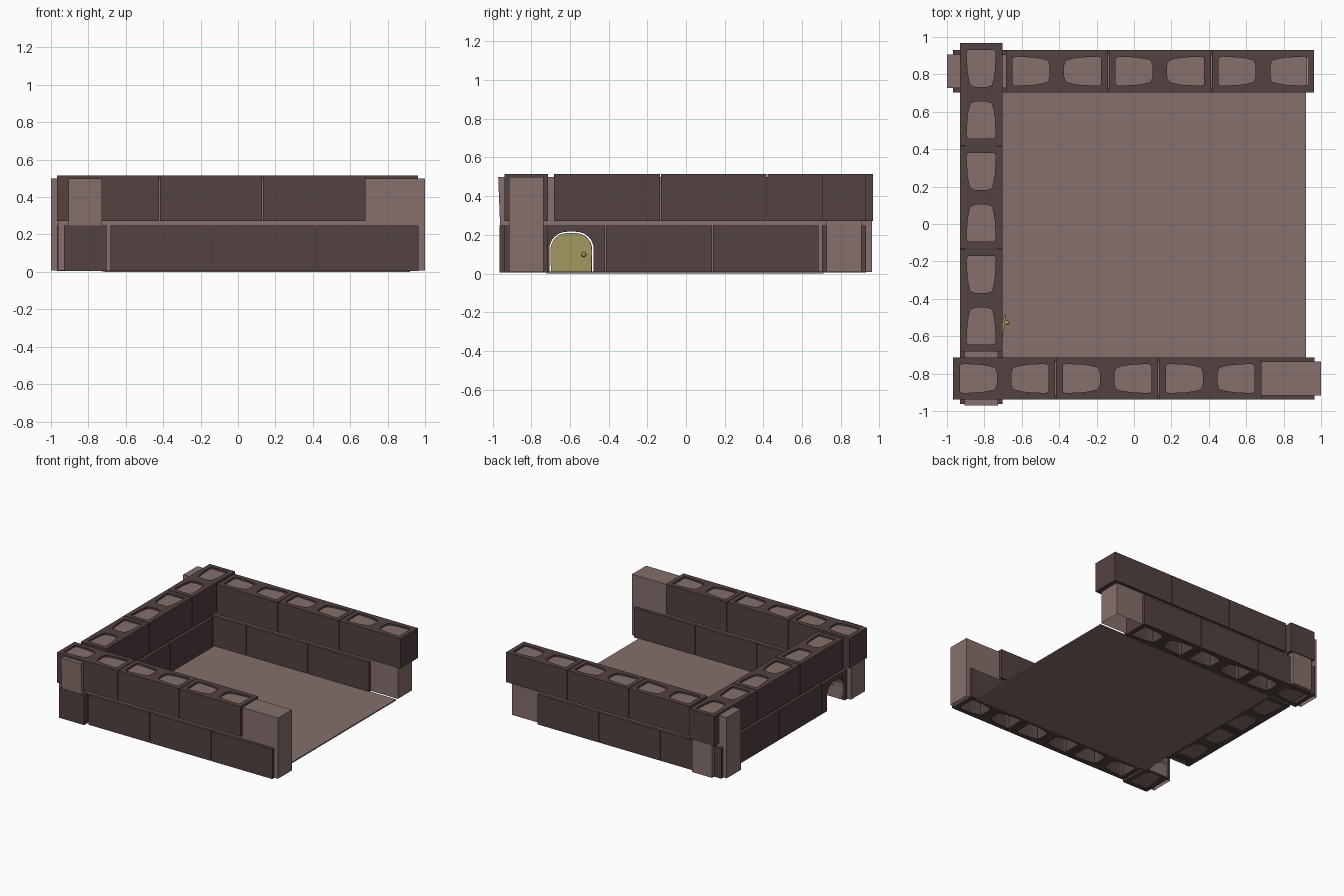
import bpy
import bmesh
from math import pi, cos, sin, radians
from mathutils import Matrix, Vector

cube = bpy.data.objects.get("Cube")
if cube:
    bpy.data.objects.remove(cube, do_unlink=True)


def material(name, rgb):
    m = bpy.data.materials.new(name)
    m.use_nodes = True
    m.diffuse_color = (*rgb, 1)
    m.node_tree.nodes["Principled BSDF"].inputs["Base Color"].default_value = (*rgb, 1)
    return m


DARK = material("dark brown block", (0.084, 0.054, 0.051))
LIGHT = material("dusty rose mortar", (0.235, 0.162, 0.150))
OLIVE = material("olive door", (0.352, 0.305, 0.114))

LENGTH, WIDTH, HEIGHT = 0.546, 0.226, 0.242
PITCH = 0.551
LOWER, UPPER = 0.005, 0.272


def finish(bm, name, mat, matrix=Matrix()):
    bmesh.ops.recalc_face_normals(bm, faces=bm.faces)
    me = bpy.data.meshes.new(name)
    bm.to_mesh(me)
    bm.free()
    me.materials.append(mat)
    ob = bpy.data.objects.new(name, me)
    ob.matrix_world = matrix
    bpy.context.collection.objects.link(ob)
    return ob


def prism(name, loops, depth, mat, matrix=Matrix(), open_bottom=False):
    """Extrude an outline (with optional hole loops) in local z."""
    bm = bmesh.new()
    edges = []
    for loop in loops:
        vs = [bm.verts.new((x, y, 0)) for x, y in loop]
        edges += [bm.edges.new((a, b)) for a, b in zip(vs, vs[1:] + vs[:1])]
    bmesh.ops.triangle_fill(bm, edges=edges, use_beauty=True)
    base = bm.faces[:]
    ret = bmesh.ops.extrude_face_region(bm, geom=base, use_keep_orig=True)
    top = [g for g in ret["geom"] if isinstance(g, bmesh.types.BMVert)]
    bmesh.ops.translate(bm, vec=(0, 0, depth), verts=top)
    bmesh.ops.recalc_face_normals(bm, faces=bm.faces)
    if open_bottom:
        bmesh.ops.delete(bm, geom=[f for f in bm.faces if f.calc_center_median().z < 1e-5],
                         context='FACES_ONLY')
    return finish(bm, name, mat, matrix)


def rect(x0, x1, y0, y1):
    return [(x0, y0), (x1, y0), (x1, y1), (x0, y1)]


def arch(half, top, bottom=0.0):
    """Squarish round-topped doorway outline."""
    r = half * 0.8
    pts = [(half * 0.98, bottom), (half, top * 0.45)]
    for i in range(9):
        a = pi / 2 * i / 8
        pts.append((half - r + r * cos(a), top - r + r * sin(a)))
    return pts + [(-x, y) for x, y in reversed(pts)]


def block(name, centre, z, along_y):
    """Concrete block with two tapered hollow cells."""
    cell = [(0.038, -0.070), (0.055, -0.078), (0.150, -0.073), (0.195, -0.066),
            (0.226, -0.057), (0.236, -0.030)]
    cell = [(-0.275 + x, y) for x, y in cell]
    cell += [(x, -y) for x, y in reversed(cell)]
    other = [(-x, y) for x, y in cell]
    outline = rect(-LENGTH / 2, LENGTH / 2, -WIDTH / 2, WIDTH / 2)
    m = Matrix.Translation((*centre, z)) @ Matrix.Rotation(pi / 2 if along_y else 0, 4, 'Z')
    return prism(name, [outline, cell, other], HEIGHT, DARK, m)


# Walls: each course has three blocks, staggered around the corners
def course(name, start, across, z, along_y=False):
    made = []
    for i in range(3):
        c = start + PITCH * (i + 0.5)
        made.append(block(f"{name}_{i + 1}", (across, c) if along_y else (c, across),
                          z, along_y))
    return made


FRONT_Y, BACK_Y, SIDE_X = -0.826, 0.817, -0.817
course("front_lower_block", -0.685, FRONT_Y, LOWER)
course("front_upper_block", -0.970, FRONT_Y, UPPER)
course("back_lower_block", -0.970, BACK_Y, LOWER)
course("back_upper_block", -0.688, BACK_Y, UPPER)
side_lower = course("side_lower_block", -0.966, SIDE_X, LOWER, True)
course("side_upper_block", -0.684, SIDE_X, UPPER, True)

# Mortar cores running through the walls
CORE_Z, CORE_TOP, CORE_HALF = 0.008, 0.5, 0.09
for name, x0, x1, y in (("front_core", -0.963, 1.0, FRONT_Y), ("back_core", -1.0, 0.925, BACK_Y)):
    prism(name, [rect(x0, x1, y - CORE_HALF, y + CORE_HALF)], CORE_TOP - CORE_Z, LIGHT,
          Matrix.Translation((0, 0, CORE_Z)), open_bottom=True)

# Side core: profile in y and z with a doorway notch, leaning out at its front end
DOOR_Y = -0.592
UPRIGHT = Matrix(((0, 0, 1, 0), (1, 0, 0, 0), (0, 1, 0, 0), (0, 0, 0, 1)))
notch = [(DOOR_Y + a, b) for a, b in reversed(arch(0.115, 0.216, CORE_Z))]
side_profile = [(-0.952, CORE_Z)] + notch + [(0.962, CORE_Z), (0.962, CORE_TOP),
                                            (-0.971, CORE_TOP)]
prism("side_core", [side_profile], CORE_HALF * 2, LIGHT,
      Matrix.Translation((SIDE_X - CORE_HALF, 0, 0)) @ UPRIGHT)

# Doorway cut through the side block nearest the front
cutter = prism("doorway_cutter", [arch(0.115, 0.216, -0.05)], 0.4, DARK,
               Matrix.Translation((SIDE_X - 0.2, DOOR_Y, 0)) @ UPRIGHT)
cutter.hide_render = True
cutter.hide_viewport = True
cutter.display_type = 'WIRE'
cut = side_lower[0].modifiers.new("doorway", 'BOOLEAN')
cut.object = cutter
cut.operation = 'DIFFERENCE'
cut.solver = 'EXACT'

# Door standing slightly ajar, with a round knob
swing = Matrix.Translation((-0.712, DOOR_Y, 0.003)) @ Matrix.Rotation(radians(-9), 4, 'Z')
prism("door", [arch(0.108, 0.206)], 0.012, OLIVE, swing @ UPRIGHT)
bm = bmesh.new()
bmesh.ops.create_uvsphere(bm, u_segments=12, v_segments=8, radius=0.013)
for f in bm.faces:
    f.smooth = True
finish(bm, "door_knob", OLIVE, swing @ Matrix.Translation(Vector((0.022, 0.068, 0.095))))

# Floor slab
prism("floor", [rect(-0.71, 0.92, -0.72, 0.71)], 0.01, LIGHT)
